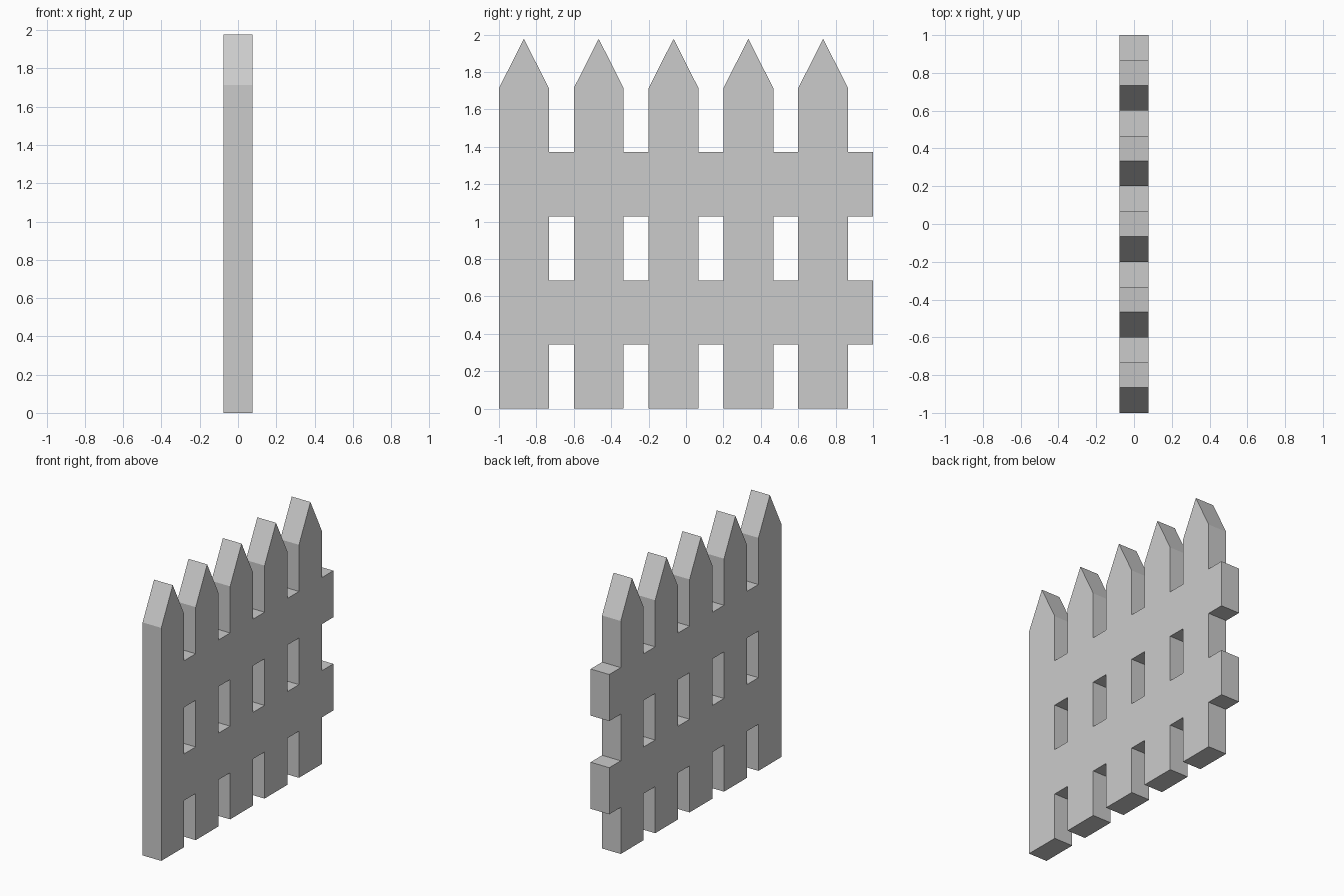
import bpy
import bmesh

if "Cube" in bpy.data.objects:
    bpy.data.objects.remove(bpy.data.objects["Cube"])

HALF_T = 0.076                        # half thickness in x
PICKET_W, PITCH, COUNT = 0.2667, 0.4, 5
STEP = 0.3427                         # rail height and spacing
TIP = 1.977

bm = bmesh.new()


def panel(points):
    """Add one flat (y, z) polygon on the back plane of the fence."""
    bm.faces.new([bm.verts.new((-HALF_T, y, z)) for y, z in points])


for i in range(COUNT):
    y0 = -1 + i * PITCH
    y1, y2 = y0 + PICKET_W, y0 + PITCH
    # Upright picket, split at rail heights so the mesh stays welded
    for k in range(5):
        panel([(y0, k * STEP), (y1, k * STEP),
               (y1, (k + 1) * STEP), (y0, (k + 1) * STEP)])
    # Pointed top
    panel([(y0, 5 * STEP), (y1, 5 * STEP), ((y0 + y1) / 2, TIP)])
    # Two rails crossing the gap to the next picket
    for k in (1, 3):
        panel([(y1, k * STEP), (y2, k * STEP),
               (y2, (k + 1) * STEP), (y1, (k + 1) * STEP)])

# Weld the silhouette and extrude it to full thickness
bmesh.ops.remove_doubles(bm, verts=bm.verts, dist=0.001)
result = bmesh.ops.extrude_face_region(bm, geom=bm.faces[:], use_keep_orig=True)
moved = [g for g in result["geom"] if isinstance(g, bmesh.types.BMVert)]
bmesh.ops.translate(bm, verts=moved, vec=(2 * HALF_T, 0, 0))
bmesh.ops.recalc_face_normals(bm, faces=bm.faces)

mesh = bpy.data.meshes.new("picket_fence")
bm.to_mesh(mesh)
bm.free()
bpy.context.collection.objects.link(bpy.data.objects.new("picket_fence", mesh))
